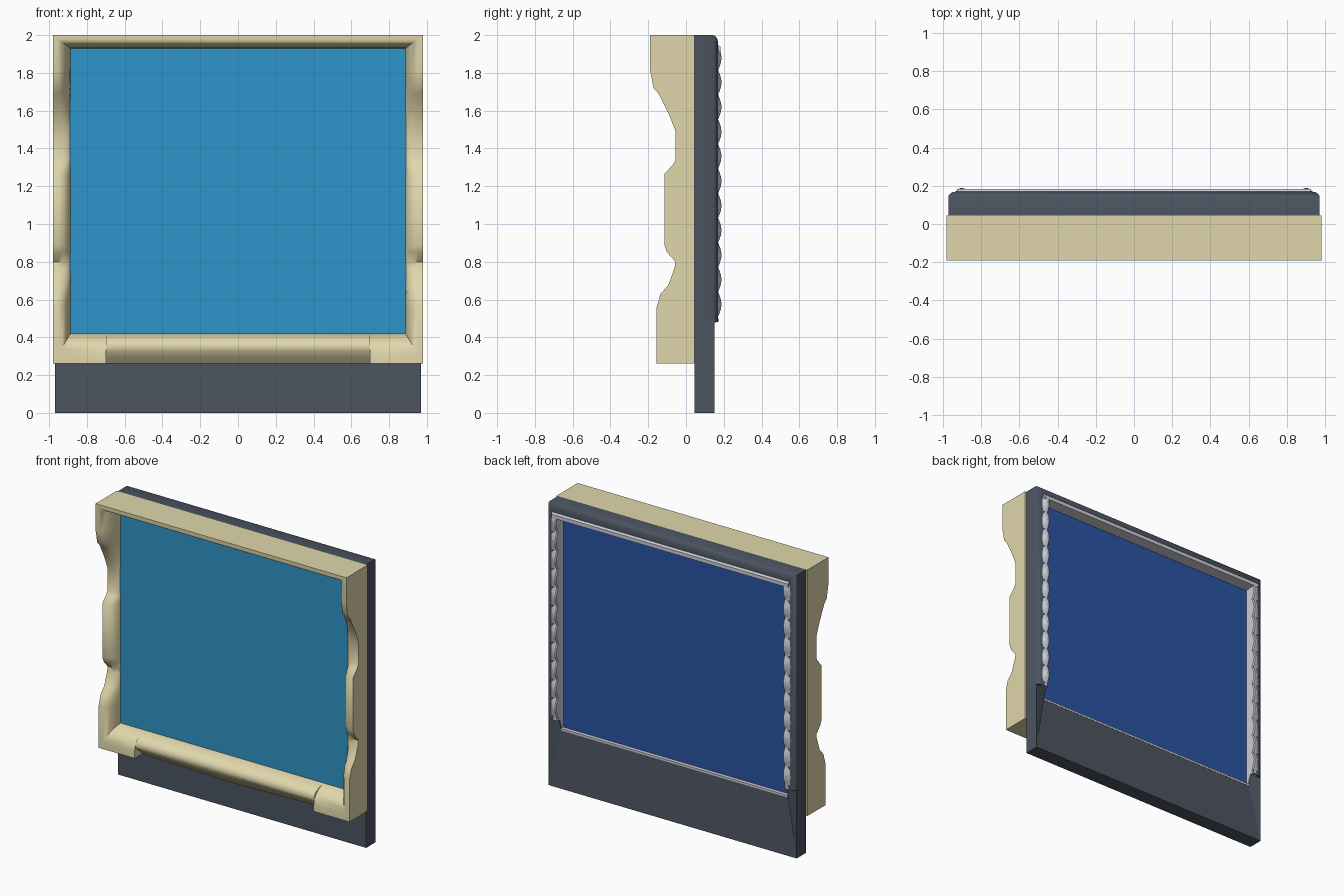
import bpy, bmesh, math

if "Cube" in bpy.data.objects:
    bpy.data.objects.remove(bpy.data.objects["Cube"])

def mat(name, rgb):
    m = bpy.data.materials.new(name)
    m.diffuse_color = (*rgb, 1)
    m.use_nodes = True
    m.node_tree.nodes["Principled BSDF"].inputs["Base Color"].default_value = m.diffuse_color
    return m

BEIGE = mat("beige", (0.75, 0.68, 0.41))
SLATE = mat("slate", (0.072, 0.09, 0.12))
GREY = mat("light_grey", (0.60, 0.61, 0.66))
CYAN = mat("screen_cyan", (0.028, 0.30, 0.59))
BLUE = mat("screen_blue", (0.022, 0.09, 0.37))

def make(name, verts, faces, material, smooth=None):
    me = bpy.data.meshes.new(name)
    me.from_pydata(verts, [], faces)
    bm = bmesh.new()
    bm.from_mesh(me)
    bmesh.ops.remove_doubles(bm, verts=bm.verts, dist=1e-5)
    bmesh.ops.recalc_face_normals(bm, faces=bm.faces)
    bm.to_mesh(me)
    bm.free()
    me.materials.append(material)
    ob = bpy.data.objects.new(name, me)
    bpy.context.collection.objects.link(ob)
    if smooth:
        bpy.ops.object.select_all(action='DESELECT')
        ob.select_set(True)
        bpy.context.view_layer.objects.active = ob
        bpy.ops.object.shade_smooth_by_angle(angle=math.radians(smooth))
    return ob

def box(name, x, y0, y1, z0, z1, material):
    v = [(a, b, c) for a in (-x, x) for b in (y0, y1) for c in (z0, z1)]
    f = [(0, 1, 3, 2), (4, 6, 7, 5), (0, 4, 5, 1), (2, 3, 7, 6), (0, 2, 6, 4), (1, 5, 7, 3)]
    return make(name, v, f, material)

def loft(name, rows, material, closed=False, smooth=45):
    """Skin a list of closed cross-sections."""
    n, k = len(rows), len(rows[0])
    faces = []
    for i in range(n if closed else n - 1):
        for j in range(k):
            a, b = i * k, ((i + 1) % n) * k
            faces.append((a + j, a + (j + 1) % k, b + (j + 1) % k, b + j))
    if not closed:
        faces += [tuple(range(k)), tuple(range((n - 1) * k, n * k))]
    return make(name, [p for r in rows for p in r], faces, material, smooth)

def flip(rows):
    return [[(-x, y, z) for x, y, z in r] for r in rows]

# front frame: cross-section runs from outer edge (t=0) to inner edge (t=1)
def section(outer, inner, prof):
    return [(outer[0] + (inner[0] - outer[0]) * t, y, outer[1] + (inner[1] - outer[1]) * t)
            for t, y in prof]

def rail(f):
    s = -0.04
    curve = [(0.0, 0.0), (0.3, 0.0), (0.5, 0.06), (0.7, 0.22), (0.86, 0.48), (0.96, 0.8), (1.0, 1.0)]
    return [(0, 0.045)] + [(t, f + (s - f) * u) for t, u in curve] + [(1, 0.045)]

def sill(y0):
    return [(0, 0.045), (0, y0), (0.2, y0 - 0.03), (0.42, -0.142), (0.58, -0.148),
            (0.76, -0.135), (0.92, -0.09), (1, -0.04), (1, 0.045)]

OX, IX, TOP, ITOP, BOT, IBOT = 0.98, 0.887, 2.0, 1.93, 0.262, 0.42
side = [(1.815, -.19), (1.72, -.172), (1.69, -.145), (1.58, -.09), (1.49, -.055), (1.34, -.055),
        (1.31, -.072), (1.265, -.115), (0.89, -.115), (0.85, -.10), (0.80, -.056), (0.77, -.06),
        (0.677, -.093), (0.63, -.135), (0.56, -.155)]
half = [section((OX, TOP), (IX, ITOP), rail(-.19))]
half += [section((OX, z), (IX, z), rail(f)) for z, f in side]
half += [section((OX, BOT), (IX, IBOT), rail(-.155)),
         section((.70, BOT), (.70, IBOT), rail(-.155)),
         section((.698, BOT), (.698, IBOT), sill(-.07))]
middle = [section((0, BOT), (0, IBOT), sill(-.10))]
loft("front_frame", half + middle + flip(half)[::-1], BEIGE, closed=True)

# screens on both faces
box("front_screen", 0.90, -0.043, -0.036, 0.41, 1.94, CYAN)
box("back_screen", 0.90, 0.098, 0.104, 0.40, 1.92, BLUE)

# dark core slab and the raised rim round the back
box("core_slab", 0.955, -0.037, 0.099, 0.30, 1.985, SLATE)
rim_prof = [(0, .045), (0, .145), (.08, .157), (.25, .166), (.5, .17), (1, .17), (1, .045)]
rim = [section((.97, .48), (.89, .48), rim_prof), section((.97, 2.0), (.89, 1.915), rim_prof)]
loft("back_rim", rim + flip(rim)[::-1], SLATE)

# lower back panel, recessed at its upper edge between two tapering posts
right = [(.97, .15, 0), (.97, .15, .485), (.89, .15, .485), (.885, .128, .41),
         (.885, .045, .41), (.89, .045, .485), (.97, .045, .485), (.97, .045, 0)]
left = [(-x, y, z) for x, y, z in right]
cheek = [(0, 1, 2, 3), (2, 5, 4, 3), (1, 6, 5, 2), (0, 7, 6, 1), (7, 4, 5, 6)]
across = [(i, j, j + 8, i + 8) for i, j in ((0, 3), (3, 4), (4, 7), (7, 0))]
make("lower_panel", right + left,
     cheek + [tuple(i + 8 for i in f) for f in cheek] + across, SLATE)

# scalloped grey trim down both sides of the back opening
def trim(z, h):
    return [(.935, min(h, .168), z), (.91, h, z), (.892, h, z), (.885, h - .006, z),
            (.885, .099, z), (.935, .099, z)]

N, STEPS, Z0, Z1 = 11, 6, 0.51, 1.945
rows = [trim(.408, .125), trim(.478, .148), trim(.482, .172)]
for i in range(N * STEPS + 1):
    rows.append(trim(Z0 + (Z1 - Z0) * i / (N * STEPS),
                     .170 + .018 * abs(math.sin(math.pi * i / STEPS))))
loft("side_trim_right", rows, GREY, smooth=35)
loft("side_trim_left", flip(rows), GREY, smooth=35)

# straight grey trim above and below the back screen
top = [[(x, .168, 1.95), (x, .182, 1.938), (x, .182, 1.912), (x, .099, 1.905), (x, .099, 1.95)]
       for x in (-.925, .925)]
loft("top_trim", top, GREY, smooth=20)
box("bottom_trim", 0.886, 0.095, 0.13, 0.400, 0.414, GREY)
